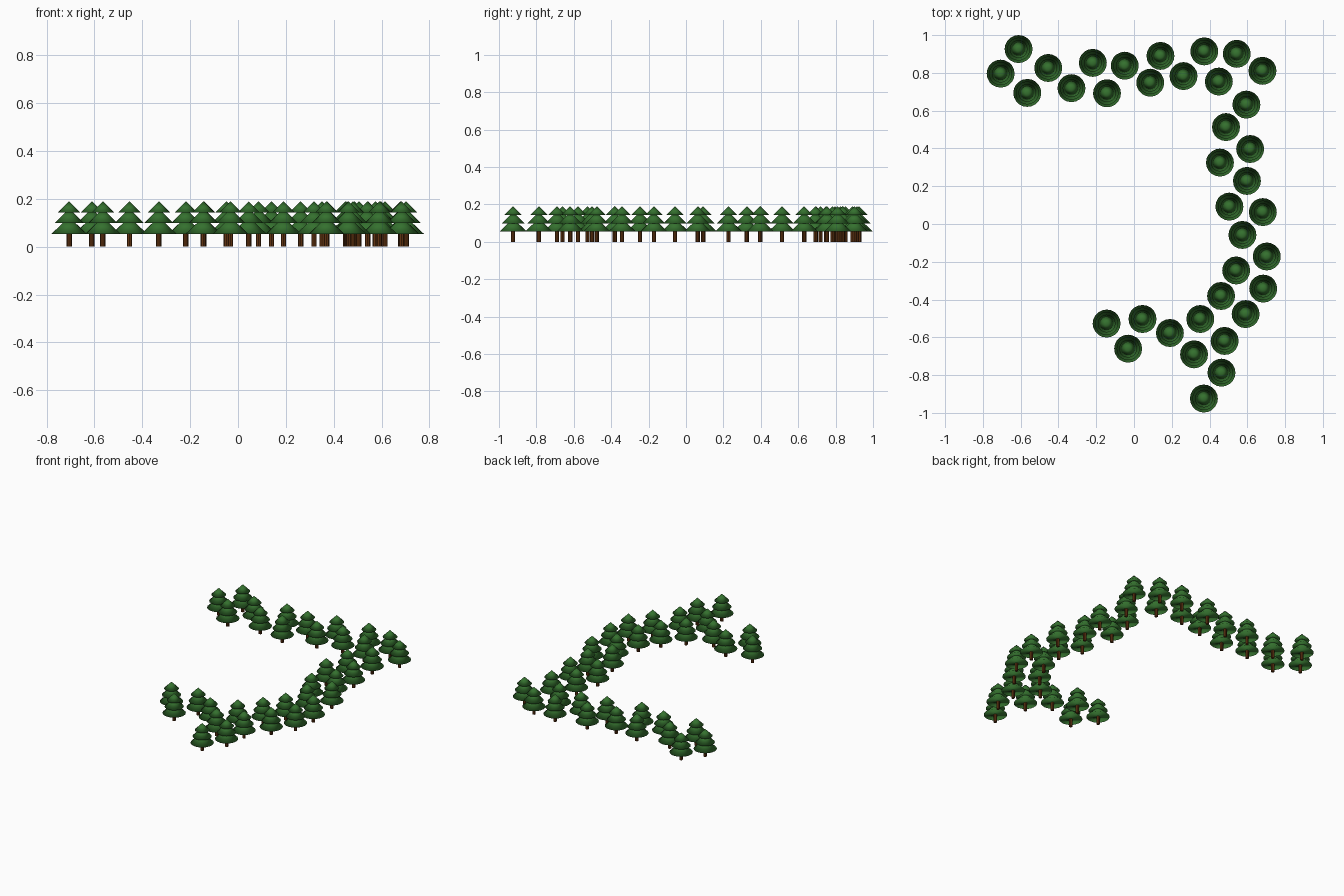
import bpy, bmesh
from mathutils import Matrix

if "Cube" in bpy.data.objects:
    bpy.data.objects.remove(bpy.data.objects["Cube"])


def material(name, rgb):
    m = bpy.data.materials.new(name)
    m.diffuse_color = (*rgb, 1)
    m.use_nodes = True
    m.node_tree.nodes["Principled BSDF"].inputs["Base Color"].default_value = m.diffuse_color
    return m


GREEN = material("pine green", (0.035, 0.165, 0.028))
BROWN = material("bark brown", (0.125, 0.036, 0.006))


def cone_mesh(name, mat, sides, stack, smooth):
    """One mesh made of closed cones: (base z, top z, base radius, top radius)."""
    bm = bmesh.new()
    for z0, z1, r0, r1 in stack:
        bmesh.ops.create_cone(bm, cap_ends=True, segments=sides, radius1=r0,
                              radius2=r1, depth=z1 - z0,
                              matrix=Matrix.Translation((0, 0, (z0 + z1) / 2)))
    for f in bm.faces:
        f.smooth = smooth
    me = bpy.data.meshes.new(name)
    bm.to_mesh(me)
    bm.free()
    me.materials.append(mat)
    return me


# Three overlapping skirts of needles, softly shaded over the rims
foliage = cone_mesh("foliage", GREEN, 20, [
    (0.054, 0.124, 0.074, 0.0),
    (0.099, 0.160, 0.061, 0.0),
    (0.143, 0.190, 0.047, 0.0)], True)
# Straight trunk
trunk = cone_mesh("trunk", BROWN, 8, [(0.0, 0.07, 0.011, 0.011)], False)

# Tree positions: back row, right side, front hook
TREES = [
    (-.611, .926), (-.706, .796), (-.454, .826), (-.565, .694), (-.331, .719),
    (-.218, .853), (-.143, .692), (-.049, .838), (.14, .89), (.086, .748),
    (.262, .783), (.372, .914), (.544, .901), (.449, .754), (.68, .811),
    (.595, .632), (.487, .513), (.615, .397), (.455, .325), (.598, .228),
    (.505, .092), (.682, .063), (.574, -.058), (.703, -.172), (.541, -.246),
    (.684, -.342), (.461, -.381), (.591, -.477), (.351, -.503), (.48, -.619),
    (.318, -.69), (.19, -.577), (.045, -.503), (-.031, -.66), (-.145, -.527),
    (.463, -.787), (.37, -.924)]

for i, (x, y) in enumerate(TREES, 1):
    for part in (trunk, foliage):
        ob = bpy.data.objects.new(f"tree_{i:02d}_{part.name}", part)
        ob.location = (x, y, 0)
        bpy.context.collection.objects.link(ob)
